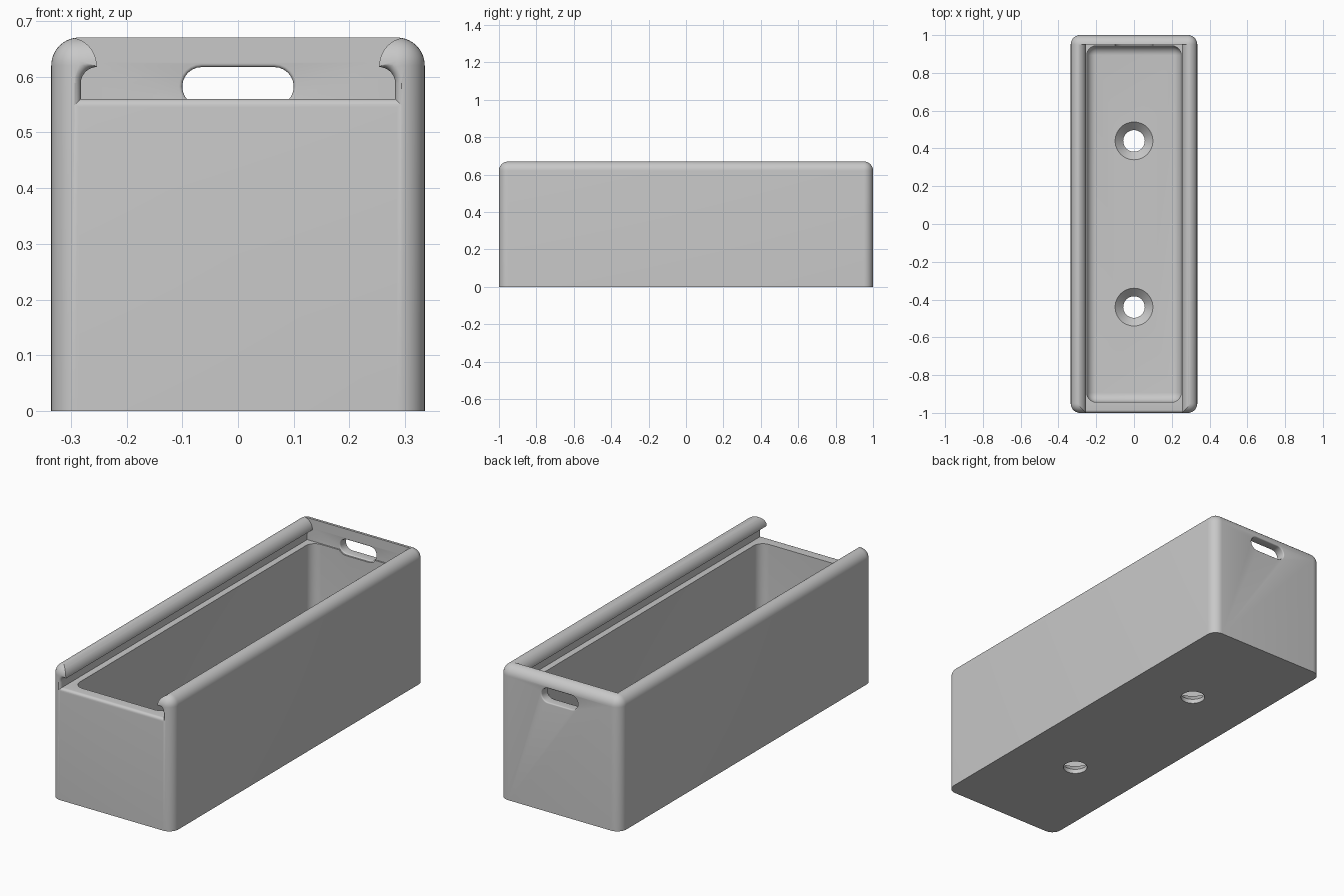
import bpy, bmesh
from math import sin, cos, pi, sqrt

if "Cube" in bpy.data.objects:
    bpy.data.objects.remove(bpy.data.objects["Cube"])

W, L, H, R = 0.335, 1.0, 0.67, 0.05     # half width, half length, height, edge radius
FLOOR, LEDGE, WALL = 0.065, 0.56, 0.05

grey = bpy.data.materials.new("light grey")
grey.use_nodes = True
colour = (0.58, 0.58, 0.58, 1)
grey.diffuse_color = colour
grey.node_tree.nodes["Principled BSDF"].inputs["Base Color"].default_value = colour


def finish(bm, name):
    bmesh.ops.recalc_face_normals(bm, faces=bm.faces)
    me = bpy.data.meshes.new(name)
    bm.to_mesh(me)
    bm.free()
    me.materials.append(grey)
    ob = bpy.data.objects.new(name, me)
    bpy.context.collection.objects.link(ob)
    return ob


def rounded_box(name, x, y, z0, z1, r, sharp_z):
    """Box with every edge rounded except those lying at height sharp_z."""
    bm = bmesh.new()
    bmesh.ops.create_cube(bm, size=2)
    for v in bm.verts:
        v.co = (v.co.x * x, v.co.y * y, z1 if v.co.z > 0 else z0)
    edges = [e for e in bm.edges
             if not all(abs(v.co.z - sharp_z) < 1e-4 for v in e.verts)]
    bmesh.ops.bevel(bm, geom=edges, offset=r, segments=10, profile=0.5, affect='EDGES')
    return finish(bm, name)


def loft(name, sections):
    """Closed solid through a list of equal-length rings."""
    bm = bmesh.new()
    rings = [[bm.verts.new(p) for p in s] for s in sections]
    for a, b in zip(rings, rings[1:]):
        for i in range(len(a)):
            j = (i + 1) % len(a)
            bm.faces.new((a[i], a[j], b[j], b[i]))
    bm.faces.new(rings[0])
    bm.faces.new(rings[-1])
    return finish(bm, name)


def flare(r, n=6):
    """Depth and outward offset of a rounded mouth of radius r."""
    ts = [r * (1 - cos(pi / 2 * i / n)) for i in range(n + 1)]
    return [(t, r - sqrt(max(0, r * r - (r - t) ** 2))) for t in ts]


def slot_ring(y, d):
    """Lid slot section: ledge, side groove, overhanging lip, open top."""
    side = [(0.282 + d, LEDGE - d)]
    for i in range(11):                           # underside of the lip
        a = pi / 2 * i / 10
        r = 0.029 + d * min(1, (10 - i) / 4)
        side.append((0.253 + r * cos(a), 0.588 + r * sin(a)))
    for i in range(1, 11):                        # rounded inner face of the lip
        a = pi / 2 * i / 10
        side.append((0.303 - 0.05 * cos(a), 0.617 + 0.0531 * sin(a)))
    side.append((0.303, H + 0.1))
    return [(x, y, z) for x, z in side] + [(-x, y, z) for x, z in reversed(side)]


def pill_ring(y, d):
    """Finger hole section."""
    r, ring = 0.035 + d, []
    for s in (1, -1):
        for i in range(13):
            a = s * pi / 2 - pi / 2 + (i / 12 - 0.5) * pi
            ring.append((s * 0.065 + r * cos(a), y, 0.582 + r * sin(a)))
    return ring


def circle(y, z, r):
    return [(r * cos(2 * pi * i / 48), y + r * sin(2 * pi * i / 48), z) for i in range(48)]


# Outer shell and main cavity
box = rounded_box("box_body", W, L, 0, H, R, 0)
cutters = [rounded_box("cavity", 0.25, L - 0.057, FLOOR, LEDGE + 0.02, R, LEDGE + 0.02)]

# Sliding lid slot with a rounded mouth at the front
slot = [slot_ring(-L - 0.1, 0.015)] + [slot_ring(-L + t, d) for t, d in flare(0.015)]
cutters.append(loft("lid_slot", slot + [slot_ring(L - WALL, 0)]))

# Finger hole through the back wall, softened on both sides
m = flare(0.006, 4)
inner = [pill_ring(L - WALL + t, d) for t, d in m]
outer = [pill_ring(L - t, d) for t, d in reversed(m)]
cutters.append(loft("finger_hole", [pill_ring(L - WALL - 0.03, 0.006)] + inner
                    + outer + [pill_ring(L + 0.05, 0.006)]))

# Countersunk screw holes in the floor
for y in (-0.44, 0.44):
    cutters.append(loft("screw_hole", [circle(y, -0.05, 0.057), circle(y, FLOOR - 0.043, 0.057),
                                       circle(y, FLOOR + 0.01, 0.11)]))

bpy.context.view_layer.objects.active = box
for c in cutters:
    mod = box.modifiers.new(c.name, 'BOOLEAN')
    mod.operation, mod.solver, mod.object = 'DIFFERENCE', 'EXACT', c
    bpy.ops.object.modifier_apply(modifier=mod.name)
    bpy.data.objects.remove(c)

bpy.ops.object.select_all(action='DESELECT')
box.select_set(True)
bpy.ops.object.shade_smooth_by_angle(angle=pi / 6)
